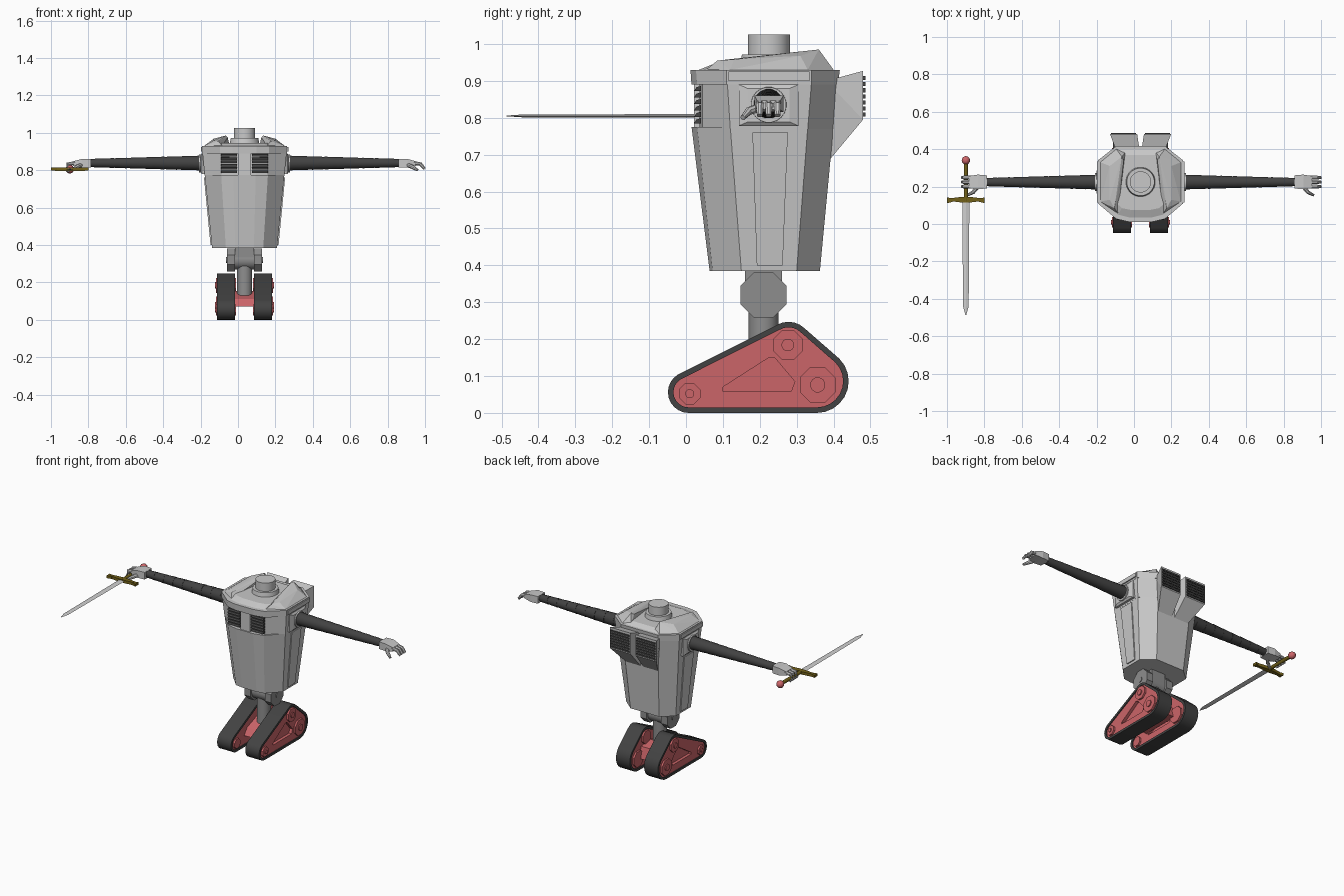
import bpy, bmesh, math
from mathutils import Vector, geometry

if "Cube" in bpy.data.objects:
    bpy.data.objects.remove(bpy.data.objects["Cube"])

CX = 0.035          # the body sits slightly right of the overall centre
AY, AZ = 0.224, 0.838   # arm axis


def material(name, r, g, b):
    m = bpy.data.materials.new(name)
    m.diffuse_color = (r, g, b, 1)
    m.use_nodes = True
    m.node_tree.nodes["Principled BSDF"].inputs["Base Color"].default_value = m.diffuse_color
    return m


SHELL = material("light grey shell", 0.58, 0.58, 0.58)
JOINT = material("mid grey joint", 0.27, 0.27, 0.27)
DARK = material("dark rubber", 0.055, 0.055, 0.055)
RED = material("red", 0.60, 0.13, 0.14)
GOLD = material("dull gold", 0.17, 0.12, 0.01)
STEEL = material("steel", 0.62, 0.62, 0.62)


def finish(name, bm, mat, smooth=False):
    bmesh.ops.recalc_face_normals(bm, faces=bm.faces)
    me = bpy.data.meshes.new(name)
    bm.to_mesh(me)
    bm.free()
    ob = bpy.data.objects.new(name, me)
    ob.location.x = CX
    me.materials.append(mat)
    bpy.context.collection.objects.link(ob)
    if smooth:
        bpy.ops.object.select_all(action='DESELECT')
        ob.select_set(True)
        bpy.context.view_layer.objects.active = ob
        bpy.ops.object.shade_smooth_by_angle(angle=math.radians(40))
    return ob


def loft(name, rings, mat, smooth=False):
    bm = bmesh.new()
    vs = [[bm.verts.new(p) for p in r] for r in rings]
    n = len(vs[0])
    for a, b in zip(vs, vs[1:]):
        for i in range(n):
            bm.faces.new((a[i], a[(i + 1) % n], b[(i + 1) % n], b[i]))
    bm.faces.new(vs[0])
    bm.faces.new(vs[-1])
    return finish(name, bm, mat, smooth)


def hull(name, pts, mat):
    bm = bmesh.new()
    for p in pts:
        bm.verts.new(p)
    bmesh.ops.convex_hull(bm, input=bm.verts)
    bmesh.ops.dissolve_limit(bm, angle_limit=0.02, verts=bm.verts, edges=bm.edges)
    return finish(name, bm, mat)


def box(name, x, y, z, mat):
    return hull(name, [(a, b, c) for a in x for b in y for c in z], mat)


def tube(name, path, radii, n, mat):
    """Round loft along a path of points."""
    path = [Vector(p) for p in path]
    rings = []
    for i, p in enumerate(path):
        d = path[min(i + 1, len(path) - 1)] - path[max(i - 1, 0)]
        q = d.to_track_quat('Z', 'Y')
        rings.append([p + q @ Vector((radii[i] * math.cos(t), radii[i] * math.sin(t), 0))
                      for t in (math.tau * (k + 0.5) / n for k in range(n))])
    return loft(name, rings, mat, n > 8)


def outline(z, a, yf, b, yf2, w, y1, y2, c, yb):
    """Faceted torso cross-section."""
    half = [(a, yf), (b, yf2), (w, y1), (w, y2), (c, yb)]
    return [(x, y, z) for x, y in half] + [(-x, y, z) for x, y in reversed(half)]


# torso: lower shell, recessed vent band, rim and roof
loft("torso_shell", [outline(0.385, .05, .064, .10, .072, .174, .15, .30, .10, .363),
                     outline(0.775, .06, .015, .125, .03, .213, .12, .33, .12, .40)], SHELL)
loft("vent_band", [outline(0.77, .06, .037, .122, .045, .213, .12, .33, .12, .40),
                   outline(0.895, .06, .037, .122, .045, .225, .112, .34, .13, .412)], SHELL)
loft("torso_rim", [outline(0.89, .065, .015, .13, .03, .226, .11, .34, .13, .412),
                   outline(0.93, .065, .012, .13, .027, .228, .11, .34, .13, .417)], SHELL)
loft("roof", [outline(0.93, .06, .035, .12, .05, .21, .12, .33, .12, .40),
              outline(0.946, .05, .075, .10, .085, .16, .14, .31, .09, .37)], SHELL)
box("front_vent_divider", (-.034, .034), (.022, .04), (.77, .89), SHELL)

# neck and head cap
tube("neck_ring", [(0, .225, .94), (0, .225, .972)], [.08, .074], 24, SHELL)
tube("head_cap", [(0, .225, .96), (0, .225, 1.025)], [.057, .057], 24, SHELL)

# waist joint
tube("waist_barrel", [(-.06, .21, .32), (.06, .21, .32)], [.052, .052], 16, JOINT)
tube("waist_post", [(0, .21, .12), (0, .21, .32)], [.041, .041], 16, JOINT)
box("waist_mount", (-.05, .05), (.16, .26), (.33, .39), JOINT)

# axle block between the tracks
hull("axle_block", [(s * .055, y, z) for s in (-1, 1) for y, z in
                    ((.09, .07), (.12, .11), (.24, .155), (.32, .14), (.34, .07))], RED)

# track side outline: hull of three wheels, reused with a smaller offset
WHEELS = [(.007, .056, .056), (.355, .086, .086), (.278, .185, .062)]


def wheel_points(offset):
    return [Vector((y + (r - offset) * math.cos(t), z + (r - offset) * math.sin(t)))
            for y, z, r in WHEELS for t in (math.tau * k / 24 for k in range(24))]


ORDER = geometry.convex_hull_2d(wheel_points(0))
OUTER = [wheel_points(0)[i] for i in ORDER]
INNER = [wheel_points(.015)[i] for i in ORDER]

for s, side in ((1, "right"), (-1, "left")):
    # track belt
    bm = bmesh.new()
    loops = [[bm.verts.new((s * x, p.x, p.y)) for p in pts] for x, pts in
             ((.05, OUTER), (.147, OUTER), (.147, INNER), (.05, INNER))]
    n = len(ORDER)
    for a, b in zip(loops, loops[1:] + loops[:1]):
        for i in range(n):
            bm.faces.new((a[i], a[(i + 1) % n], b[(i + 1) % n], b[i]))
    finish("track_belt_" + side, bm, DARK, True)

    # track plate with a triangular pocket on each face
    plate = loft("track_plate_" + side,
                 [[(s * x, p.x, p.y) for p in INNER] for x in (.056, .141)], RED)
    for x in (.04, .122):
        tri = ((.10, .058), (.10, .070), (.225, .150), (.24, .150), (.295, .085), (.285, .058))
        cutter = loft("pocket_cutter", [[(s * k, y, z) for y, z in tri]
                                        for k in (x, x + .035)], RED)
        mod = plate.modifiers.new("pocket", 'BOOLEAN')
        mod.object = cutter
        mod.solver = 'EXACT'
        cutter.hide_render = True
        bpy.context.view_layer.objects.active = plate
        bpy.ops.object.modifier_apply(modifier=mod.name)
        bpy.data.objects.remove(cutter)
    for y, z, r in ((.01, .052, .031), (.357, .076, .052), (.276, .184, .043)):
        tube("wheel_hub_" + side, [(s * .045, y, z), (s * .152, y, z)], [r, r], 8, RED)
        tube("wheel_bolt_" + side, [(s * .14, y, z), (s * .158, y, z)], [r * .4] * 2, 12, RED)

    # waist discs
    tube("waist_disc_" + side, [(s * .05, .21, .32), (s * .094, .21, .32)], [.067] * 2, 8, JOINT)
    tube("waist_bolt_" + side, [(s * .09, .21, .32), (s * .098, .21, .32)], [.016] * 2, 12, JOINT)

    # roof ridge
    hull("roof_ridge_" + side, [(s * x, y, z) for x, y, z in (
        (.215, .12, .93), (.215, .33, .93), (.13, .40, .93), (.12, .055, .93), (.08, .385, .93),
        (.14, .085, .955), (.165, .13, .958), (.165, .31, .968), (.10, .36, .985),
        (.135, .13, .96), (.09, .34, .975))], SHELL)

    # front vent slats
    for k in range(6):
        z = .785 + k * .0175
        hull("front_vent_slat_" + side, [(s * x, y, z + dz) for x in (.04, .125)
             for y, dz in ((.04, 0), (.04, .014), (.022, 0), (.028, .010))], DARK)

    # back exhaust box and louvres
    hull("exhaust_" + side, [(s * x, y, z) for x, y, z in (
        (.003, .38, .90), (.125, .38, .90), (.018, .48, .927), (.163, .48, .927),
        (.018, .48, .795), (.163, .48, .795), (.008, .38, .675), (.105, .38, .675))], SHELL)
    for k in range(7):
        z = .803 + k * .0165
        box("exhaust_louvre_" + side, (s * .024, s * .157), (.475, .486), (z, z + .011), DARK)

    # raised side panel and side trim
    hull("side_panel_" + side, [(s * x, y, z) for x, a, b, z in (
        (.182, .192, .262, .40), (.217, .18, .276, .76), (.15, .192, .262, .40),
        (.15, .18, .276, .76)) for y in (a, b)], SHELL)
    box("side_trim_" + side, (s * .20, s * .234), (.115, .335), (.90, .925), SHELL)

    # shoulder frame and socket
    hull("shoulder_frame_" + side, [(s * x, AY + h * a, .834 + v * b)
         for x, a, b in ((.20, .081, .056), (.227, .081, .056), (.236, .056, .045))
         for h in (-1, 1) for v in (-1, 1)], SHELL)
    tube("shoulder_socket_" + side, [(s * .21, AY, .835), (s * .243, AY, .835)],
         [.05, .048], 20, SHELL)

    # segmented arm
    for k in range(9):
        x0, x1 = (.225 + .0675 * j for j in (k, k + 1))
        r = .041 - .002 * k
        tube("arm_segment_" + side, [(s * x0, AY, AZ), (s * (x1 + .002), AY, AZ)],
             [r, r - .0035], 16, DARK)

    # hand: palm, three fingers, thumb
    hull("palm_" + side, [(s * x, y, z) for x, a, b, c, d in (
        (.822, .190, .260, .815, .860), (.87, .186, .264, .815, .860),
        (.917, .192, .256, .822, .847)) for y in (a, b) for z in (c, d)], SHELL)
    curl = ([(.905, .838), (.942, .832), (.963, .806)] if s > 0 else
            [(.905, .838), (.945, .832), (.954, .805), (.937, .790)])
    for y in (.200, .224, .248):
        tube("finger_" + side, [(s * x, y, z) for x, z in curl],
             [.011, .011, .008, .007][:len(curl)], 8, SHELL)
    tube("thumb_" + side, [(s * .87, .20, .828), (s * .895, .17, .818), (s * .925, .154, .80)],
         [.012, .011, .007], 8, SHELL)

# sword held in the left-hand side of the picture
SX, SZ = -0.934, 0.805
tube("sword_grip", [(SX, .12, SZ), (SX, .33, SZ)], [.011, .011], 10, GOLD)
tube("sword_pommel", [(SX, .34 + .023 * math.sin(t), SZ) for t in
                      (math.pi * k / 8 - math.pi / 2 for k in range(9))],
     [max(.001, .023 * math.cos(math.pi * k / 8 - math.pi / 2)) for k in range(9)], 12, RED)
for s in (-1, 1):
    hull("sword_guard", [(SX + s * x, .13 + h * a, SZ + v * .009)
         for x, a in ((0, .015), (.022, .015), (.08, .008)) for h in (-1, 1) for v in (-1, 1)], GOLD)
    hull("sword_guard_tip", [(SX + s * x, .127 + h * a, SZ + v * .008)
         for x, a in ((.07, .008), (.101, .016)) for h in (-1, 1) for v in (-1, 1)], GOLD)
hull("sword_blade", [(SX + x, y, SZ + z) for y, w, t in
     ((.12, .019, .005), (-.44, .015, .004), (-.487, .002, .001))
     for x, z in ((-w, 0), (w, 0), (0, t), (0, -t))], STEEL)
